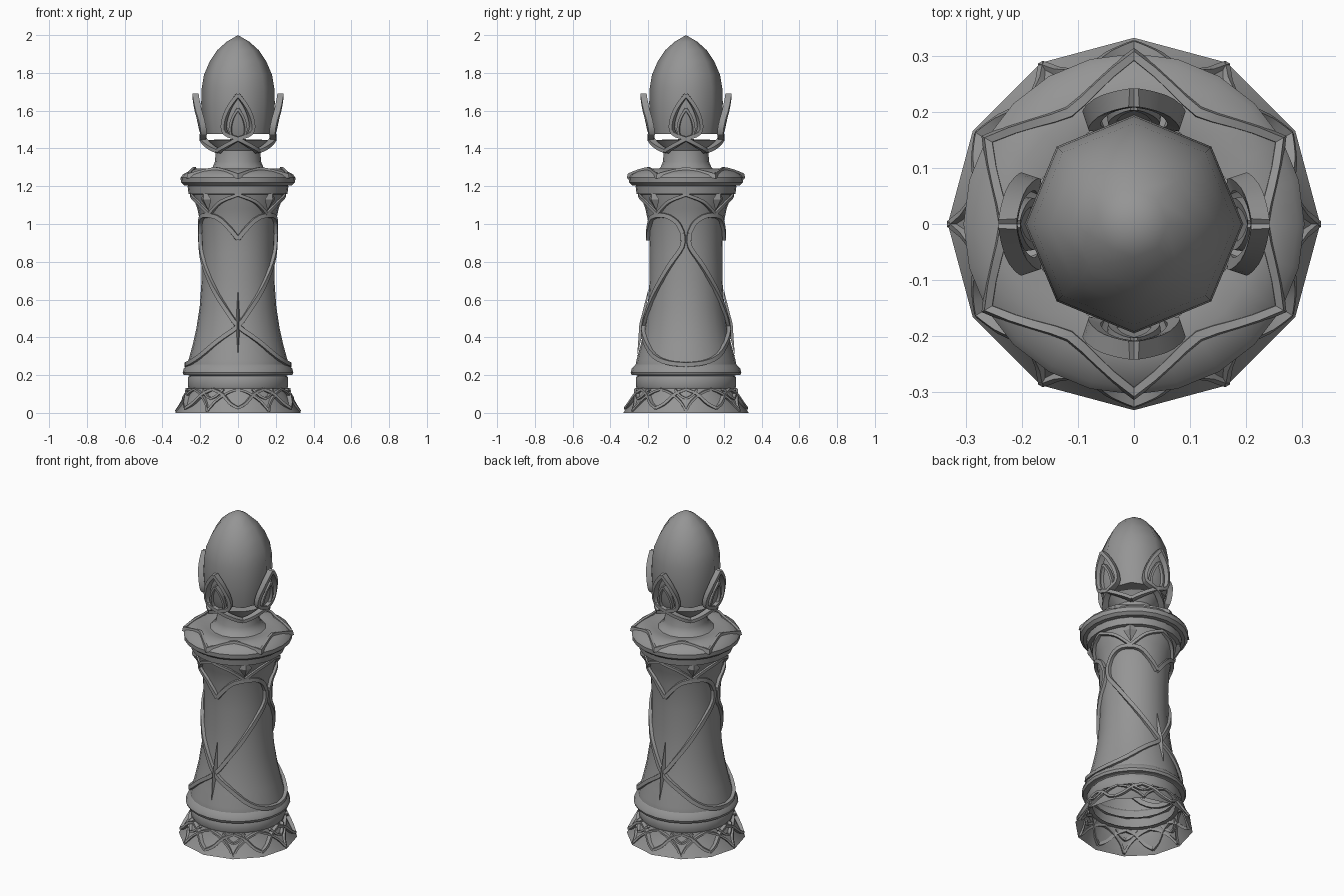
import bpy, bmesh, math
from mathutils import Vector

cube = bpy.data.objects.get("Cube")
if cube:
    bpy.data.objects.remove(cube, do_unlink=True)

stone = bpy.data.materials.new("grey_stone")
stone.use_nodes = True
stone.diffuse_color = (0.3, 0.3, 0.3, 1)
stone.node_tree.nodes["Principled BSDF"].inputs["Base Color"].default_value = (0.3, 0.3, 0.3, 1)


def finish(name, bm, angle):
    bmesh.ops.recalc_face_normals(bm, faces=bm.faces)
    mesh = bpy.data.meshes.new(name)
    bm.to_mesh(mesh)
    bm.free()
    mesh.materials.append(stone)
    obj = bpy.data.objects.new(name, mesh)
    bpy.context.collection.objects.link(obj)
    bpy.ops.object.select_all(action='DESELECT')
    obj.select_set(True)
    bpy.context.view_layer.objects.active = obj
    bpy.ops.object.shade_smooth_by_angle(angle=math.radians(angle))
    return obj


def polar(deg, r, z):
    a = math.radians(deg)
    return Vector((r * math.cos(a), r * math.sin(a), z))


def lathe(name, profile, sides, angle=35):
    """Revolve (radius, height) points about z."""
    bm = bmesh.new()
    verts = [bm.verts.new((r, 0, z)) for r, z in profile]
    edges = [bm.edges.new(p) for p in zip(verts, verts[1:])]
    bmesh.ops.spin(bm, geom=verts + edges, axis=(0, 0, 1), cent=(0, 0, 0),
                   angle=math.tau, steps=sides, use_duplicate=False)
    bmesh.ops.remove_doubles(bm, verts=bm.verts, dist=0.0005)
    return finish(name, bm, angle)


def radius(profile, z):
    """Radius of a profile at a height, for parts that hug it."""
    for (r0, z0), (r1, z1) in zip(profile, profile[1:]):
        if z0 <= z <= z1:
            return r0 + (r1 - r0) * (z - z0) / (z1 - z0)
    return profile[-1][0] if z > profile[-1][1] else profile[0][0]


def smooth_path(pts, n=3):
    """Catmull-Rom curve through (angle, height) points."""
    p = [Vector(q) for q in pts]
    p = [2 * p[0] - p[1]] + p + [2 * p[-1] - p[-2]]
    out = []
    for a, b, c, d in zip(p, p[1:], p[2:], p[3:]):
        for i in range(n):
            t = i / n
            out.append(0.5 * (2 * b + (c - a) * t + (2 * a - 5 * b + 4 * c - d) * t * t
                              + (3 * b - a - 3 * c + d) * t ** 3))
    return out + [p[-2]]


def strand(bm, pts, profile, width, out=0.016, flip=1, turn=0):
    """Raised band following a profile's surface."""
    path = smooth_path(pts)
    pos = [polar(turn + flip * d, radius(profile, z), z) for d, z in path]
    rings = []
    for i, p in enumerate(pos):
        tangent = (pos[min(i + 1, len(pos) - 1)] - pos[max(i - 1, 0)]).normalized()
        normal = Vector((p.x, p.y, 0)).normalized()
        side = tangent.cross(normal).normalized() * width / 2
        rings.append([bm.verts.new(q) for q in (
            p - side - normal * 0.015, p - side * 0.8 + normal * out,
            p + side * 0.8 + normal * out, p + side - normal * 0.015)])
    for a, b in zip(rings, rings[1:]):
        for k in range(4):
            m = (k + 1) % 4
            bm.faces.new((a[k], a[m], b[m], b[k]))
    bm.faces.new(rings[0])
    bm.faces.new(rings[-1])


def plate(bm, pts, center, profile, turn, edge=0.004, peak=0.016):
    """Small raised gem: an outline rising to a middle point."""
    rim = [bm.verts.new(polar(turn + d, radius(profile, z) + edge, z)) for d, z in pts]
    top = bm.verts.new(polar(turn, radius(profile, center) + peak, center))
    for a, b in zip(rim, rim[1:] + rim[:1]):
        bm.faces.new((a, b, top))


# Turned parts, bottom to top
base = [(0.332, 0), (0.305, 0.04), (0.28, 0.09), (0.26, 0.135), (0.25, 0.2)]
lathe("flared_base", base, 12)
lathe("base_band", [(0.23, 0.13), (0.262, 0.13), (0.266, 0.14), (0.266, 0.185),
                    (0.26, 0.195), (0.23, 0.195)], 24)
body = [(0.255, 0.195), (0.27, 0.205), (0.27, 0.24), (0.262, 0.28), (0.24, 0.36), (0.22, 0.45),
        (0.203, 0.56), (0.193, 0.7), (0.192, 0.85), (0.198, 1.0), (0.215, 1.08),
        (0.24, 1.15), (0.25, 1.2), (0.27, 1.215)]
lathe("body", body, 24)
lathe("lower_collar", [(0.25, 0.2), (0.287, 0.2), (0.293, 0.215), (0.287, 0.235),
                       (0.262, 0.26)], 24)
lathe("upper_band", [(0.23, 1.155), (0.262, 1.16), (0.267, 1.2), (0.25, 1.215)], 24)
lathe("rim", [(0.24, 1.205), (0.285, 1.205), (0.302, 1.22), (0.304, 1.245), (0.292, 1.262),
              (0.26, 1.28), (0.225, 1.293), (0.18, 1.285), (0.115, 1.28)], 24)
lathe("neck", [(0.16, 1.28), (0.135, 1.3), (0.122, 1.33), (0.118, 1.39), (0.14, 1.42),
               (0.16, 1.445), (0, 1.45)], 16)
lathe("egg_head", [(0, 1.476), (0.178, 1.476), (0.19, 1.55), (0.195, 1.64), (0.192, 1.72),
                   (0.18, 1.79), (0.15, 1.86), (0.11, 1.92), (0.06, 1.965), (0, 2)], 8, 60)

# Heart-shaped straps on the front and back, meeting at the sides
bm = bmesh.new()
lobe = [(-90, 0.92), (-76, 0.98), (-58, 1.035), (-32, 1.045), (-14, 1.01), (-5, 0.95)]
sweep = [(-5, 0.95), (-6, 0.88), (-24, 0.79), (-50, 0.66), (-72, 0.55), (-90, 0.46),
         (-115, 0.385), (-140, 0.3), (-160, 0.265), (-180, 0.255)]
for turn in (0, 180):
    for flip in (1, -1):
        t = turn if flip == 1 else 180 + turn
        for path in (lobe, sweep):
            strand(bm, path, body, 0.028, flip=flip, turn=t)
finish("body_straps", bm, 30)

# Scalloped collar edge under the rim: low on the diagonals, high on the axes
bm = bmesh.new()
for k in range(4):
    for flip in (1, -1):
        strand(bm, [(0, 1.155), (22, 1.12), (36, 1.08), (45, 1.05)], body, 0.02, 0.014,
               flip, 90 * k)
finish("collar_scallops", bm, 30)

# Diamonds on the diagonals and long spikes at the strap crossings
bm = bmesh.new()
for k in range(4):
    plate(bm, [(-9, 1.13), (0, 1.07), (9, 1.13), (0, 1.19)], 1.13, body, 45 + 90 * k, 0.008, 0.028)
for turn in (90, -90):
    plate(bm, [(-3, 0.47), (0, 0.3), (3, 0.47), (0, 0.66)], 0.47, body, turn, 0.002, 0.03)
finish("body_gems", bm, 10)

# Six-pointed scallops on the rim top
bm = bmesh.new()
rim_top = [(0.225, 1.292), (0.26, 1.28), (0.302, 1.255)]
for k in range(6):
    rings = []
    for i in range(9):
        d = -30 + 60 * i / 8
        r = 0.232 + 0.07 * abs(d / 30) ** 1.6
        z = 1.292 - 0.037 * (r - 0.225) / 0.077
        rings.append([bm.verts.new(polar(60 * k + d, r + a, z + b)) for a, b in
                      ((-0.014, -0.01), (-0.01, 0.012), (0.006, 0.012), (0.012, -0.015))])
    for a, b in zip(rings, rings[1:]):
        for j in range(4):
            m = (j + 1) % 4
            bm.faces.new((a[j], a[m], b[m], b[j]))
finish("rim_scallops", bm, 30)

# Leaf arches and small diamonds round the base
bm = bmesh.new()
for k in range(6):
    turn = 30 + 60 * k
    for flip in (1, -1):
        strand(bm, [(0, 0.025), (8, 0.05), (18, 0.1), (30, 0.125)], base, 0.018, 0.012, flip, turn)
        strand(bm, [(0, 0.075), (6, 0.09), (13, 0.125)], base, 0.014, 0.01, flip, turn + 30)
        strand(bm, [(0, 0.125), (12, 0.105), (24, 0.06), (30, 0.01)], base, 0.014, 0.008,
               flip, turn)
finish("base_leaves", bm, 30)

# Four crossing claws that hold the head, each with a nested inner leaf
claw = [(0.14, 1.375), (0.16, 1.4), (0.185, 1.45), (0.2, 1.5), (0.217, 1.6), (0.224, 1.69)]
bm = bmesh.new()
for k in range(4):
    turn = 90 * k
    for flip in (1, -1):
        strand(bm, [(0, 1.685), (12, 1.62), (21, 1.54), (20, 1.48), (0, 1.45), (-25, 1.41),
                    (-45, 1.385)], claw, 0.024, 0.018, flip, turn)
        strand(bm, [(0, 1.61), (8, 1.56), (12, 1.5), (10, 1.46)], claw, 0.016, 0.01, flip, turn)
    plate(bm, [(-10, 1.46), (10, 1.46), (12, 1.5), (8, 1.56), (0, 1.61), (-8, 1.56), (-12, 1.5)],
          1.51, claw, turn, -0.006, -0.002)
finish("head_claws", bm, 30)
